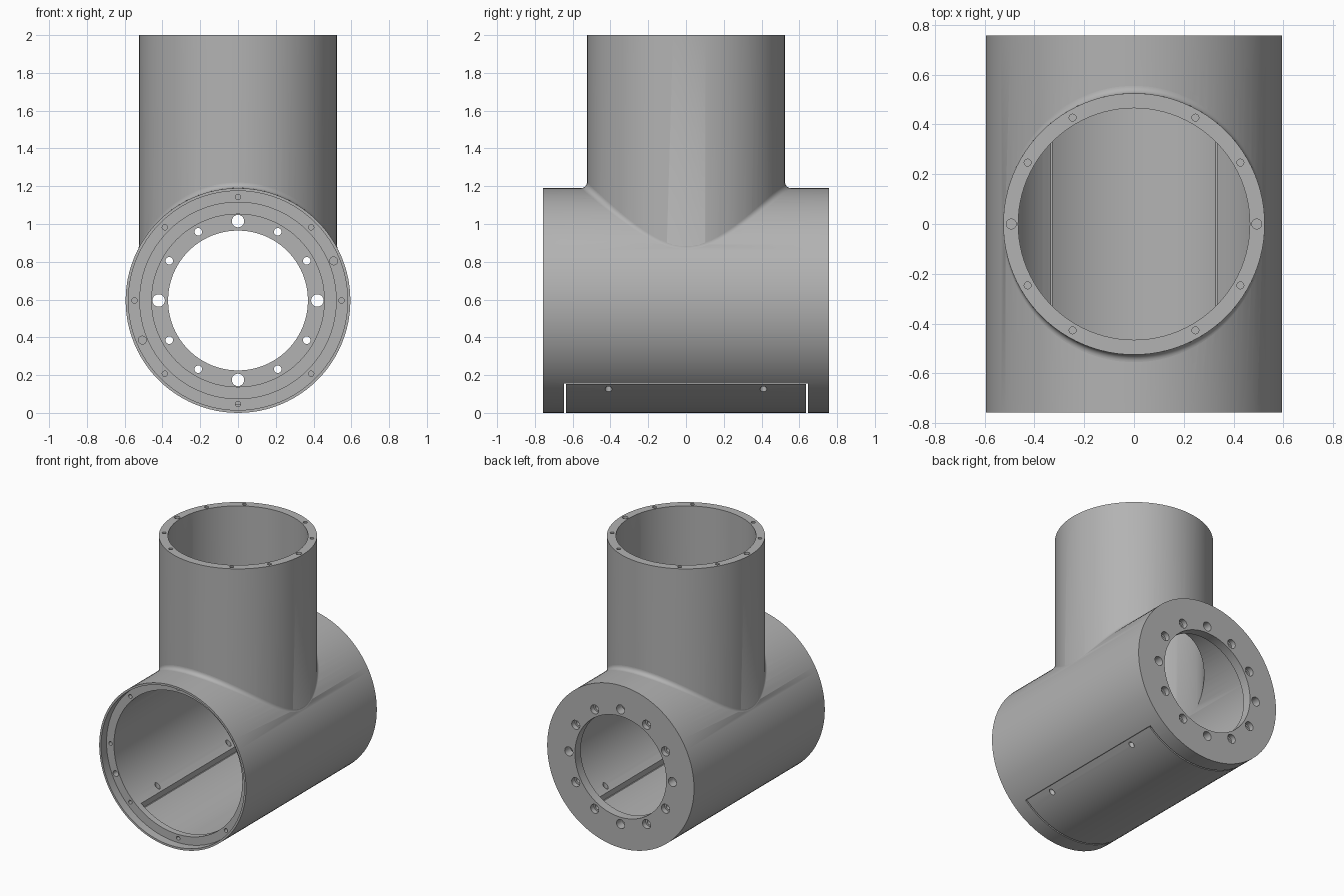
import bpy, bmesh
from math import sin, cos, pi, radians, sqrt
from mathutils import Vector, Matrix

cube = bpy.data.objects.get("Cube")
if cube:
    bpy.data.objects.remove(cube, do_unlink=True)

grey = bpy.data.materials.new("plain_grey")
grey.use_nodes = True
COLOR = (0.45, 0.45, 0.45, 1)
grey.diffuse_color = COLOR
grey.node_tree.nodes["Principled BSDF"].inputs["Base Color"].default_value = COLOR

ZC = 0.595        # height of the main axis
R_BODY = 0.595
R_NECK = 0.525
R_BORE = 0.52
END = 0.757       # half length of the body
SEAT = END - 0.064  # depth of the recessed front ring


def add_object(name, bm):
    mesh = bpy.data.meshes.new(name)
    bm.to_mesh(mesh)
    bm.free()
    mesh.materials.append(grey)
    obj = bpy.data.objects.new(name, mesh)
    bpy.context.collection.objects.link(obj)
    return obj


def rod(name, radius, start, end, sides=96):
    """Solid cylinder between two points."""
    start, end = Vector(start), Vector(end)
    axis = end - start
    bm = bmesh.new()
    turn = axis.to_track_quat('Z', 'Y').to_matrix().to_4x4()
    bmesh.ops.create_cone(bm, cap_ends=True, segments=sides, radius1=radius,
                          radius2=radius, depth=axis.length,
                          matrix=Matrix.Translation((start + end) / 2) @ turn)
    return add_object(name, bm)


def along_y(name, radius, y0, y1):
    return rod(name, radius, (0, y0, ZC), (0, y1, ZC))


def block(name, low, high):
    low, high = Vector(low), Vector(high)
    bm = bmesh.new()
    bmesh.ops.create_cube(bm, size=1, matrix=Matrix.Translation((low + high) / 2)
                          @ Matrix.Diagonal((*(high - low), 1)))
    return add_object(name, bm)


def combine(target, tool, operation='DIFFERENCE'):
    tool.hide_render = True
    mod = target.modifiers.new("shape", 'BOOLEAN')
    mod.operation = operation
    mod.solver = 'EXACT'
    mod.object = tool
    bpy.context.view_layer.objects.active = target
    bpy.ops.object.modifier_apply(modifier=mod.name)
    bpy.data.objects.remove(tool, do_unlink=True)


def drill(target, radius, start, end):
    combine(target, rod("drill", radius, start, end, 20))


def ring_point(radius, degrees, y):
    a = radians(degrees)
    return (radius * cos(a), y, ZC + radius * sin(a))


def smooth(obj):
    bpy.ops.object.select_all(action='DESELECT')
    obj.select_set(True)
    bpy.context.view_layer.objects.active = obj
    bpy.ops.object.shade_smooth_by_angle(angle=radians(30))


# Outer shell: horizontal body joined with the upright neck
body = along_y("tee_body", R_BODY, -END, END)
combine(body, rod("neck", R_NECK, (0, 0, ZC), (0, 0, 2)), 'UNION')

# Stepped main bore, from the front recess to the rear flange opening
combine(body, along_y("front_recess", 0.58, -1, -SEAT))
combine(body, along_y("main_bore", R_BORE, -0.9, 0.645))
combine(body, along_y("rear_step", 0.457, 0.5, 0.69))
combine(body, along_y("flange_opening", 0.37, 0.5, 1))
combine(body, rod("neck_bore", 0.465, (0, 0, 0.6), (0, 0, 2.2)))

# Bottom pocket and access opening
LEDGE = 0.155
combine(body, block("pocket", (-0.7, -0.645, -0.1), (0.7, 0.645, LEDGE)))
combine(body, block("opening", (-0.333, -0.645, 0), (0.333, 0.645, 0.3)))

# Rear flange bolt holes with counterbores, wide ones on the four main axes
for i in range(12):
    angle = 30 * i
    inner = 0.033 if i % 3 == 0 else 0.02
    drill(body, inner, ring_point(0.42, angle, 0.62), ring_point(0.42, angle, 0.9))
    if i % 3:
        drill(body, 0.033, ring_point(0.42, angle, 0.72), ring_point(0.42, angle, 0.9))

# Front ring screw and pin holes
for radius, angles in ((0.014, range(0, 360, 45)), (0.021, (22.5, 202.5))):
    for angle in angles:
        drill(body, radius, ring_point(0.548, angle, -0.8),
              ring_point(0.548, angle, -SEAT + 0.06))

# Neck rim screw and pin holes
for radius, angles in ((0.014, (30, 60, 120, 150, 210, 240, 300, 330)), (0.02, (0, 180))):
    for angle in angles:
        x, y = 0.493 * cos(radians(angle)), 0.493 * sin(radians(angle))
        drill(body, radius, (x, y, 1.94), (x, y, 2.1))

# Bottom cover: the slice of the shell below the ledge
cover = along_y("bottom_cover", R_BODY, -0.635, 0.635)
combine(cover, along_y("cover_hollow", 0.55, -0.8, 0.8))
combine(cover, block("cover_top", (-1, -1, LEDGE - 0.002), (1, 1, 2)))

# Upright screw holes through cover and body wall
for side in (-1, 1):
    for y in (-0.41, 0.41):
        for part in (body, cover):
            drill(part, 0.018, (side * 0.365, y, 0), (side * 0.365, y, 0.3))

# Rounded fillet where the neck meets the body
F, STEPS, TURNS = 0.03, 8, 128
bm = bmesh.new()
rows = []
for i in range(TURNS):
    a = 2 * pi * i / TURNS
    out = Vector((cos(a), sin(a), 0))
    center = out * (R_NECK + F)
    center.z = ZC + sqrt((R_BODY + F) ** 2 - center.x ** 2)
    to_neck = -out
    to_body = -Vector((center.x, 0, center.z - ZC)).normalized()
    rows.append([bm.verts.new(center + F * to_neck.slerp(to_body, k / STEPS))
                 for k in range(STEPS + 1)])
for i in range(TURNS):
    near, far = rows[i], rows[(i + 1) % TURNS]
    for k in range(STEPS):
        bm.faces.new((near[k], near[k + 1], far[k + 1], far[k]))
fillet = add_object("neck_fillet", bm)

for part in (body, cover, fillet):
    smooth(part)
